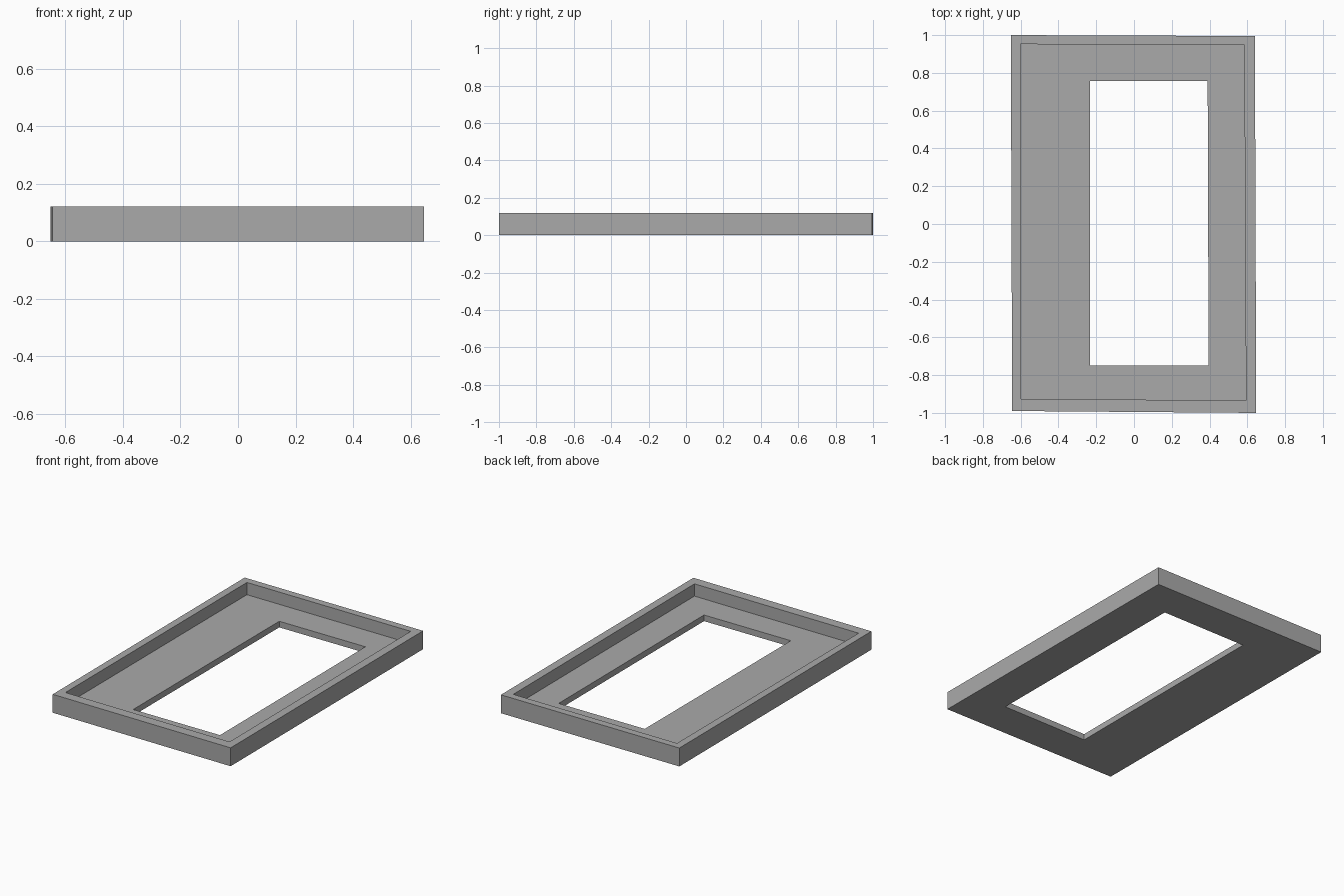
import bpy
import bmesh

cube = bpy.data.objects.get("Cube")
if cube:
    bpy.data.objects.remove(cube, do_unlink=True)

HEIGHT, FLOOR = 0.12, 0.04

# Slightly hand-drawn outlines, counter-clockwise from the front right corner
OUTER = [(-0.645, -0.99), (0.647, -1.0), (0.64, 0.995), (-0.652, 1.0)]
INNER = [(-0.598, -0.926), (0.593, -0.934), (0.584, 0.947), (-0.602, 0.952)]
HOLE = [(-0.232, -0.75), (0.395, -0.75), (0.39, 0.757), (-0.232, 0.757)]

# One flat grey
grey = bpy.data.materials.new("plain grey")
grey.use_nodes = True
colour = (0.4, 0.4, 0.4, 1)
grey.diffuse_color = colour
grey.node_tree.nodes["Principled BSDF"].inputs["Base Color"].default_value = colour


def ring_solid(name, sections, material):
    """Skin a closed cycle of (outline, height) loops into a frame."""
    bm = bmesh.new()
    loops = [[bm.verts.new((x, y, z)) for x, y in outline] for outline, z in sections]
    for a, b in zip(loops, loops[1:] + loops[:1]):
        for i in range(len(a)):
            j = (i + 1) % len(a)
            bm.faces.new((a[i], a[j], b[j], b[i]))
    bmesh.ops.recalc_face_normals(bm, faces=bm.faces)
    mesh = bpy.data.meshes.new(name)
    bm.to_mesh(mesh)
    bm.free()
    mesh.materials.append(material)
    obj = bpy.data.objects.new(name, mesh)
    bpy.context.collection.objects.link(obj)
    return obj


# Tray: underside, outer wall, rim, inner wall, floor and window wall
ring_solid("tray_frame", [
    (HOLE, 0), (OUTER, 0), (OUTER, HEIGHT),
    (INNER, HEIGHT), (INNER, FLOOR), (HOLE, FLOOR),
], grey)
